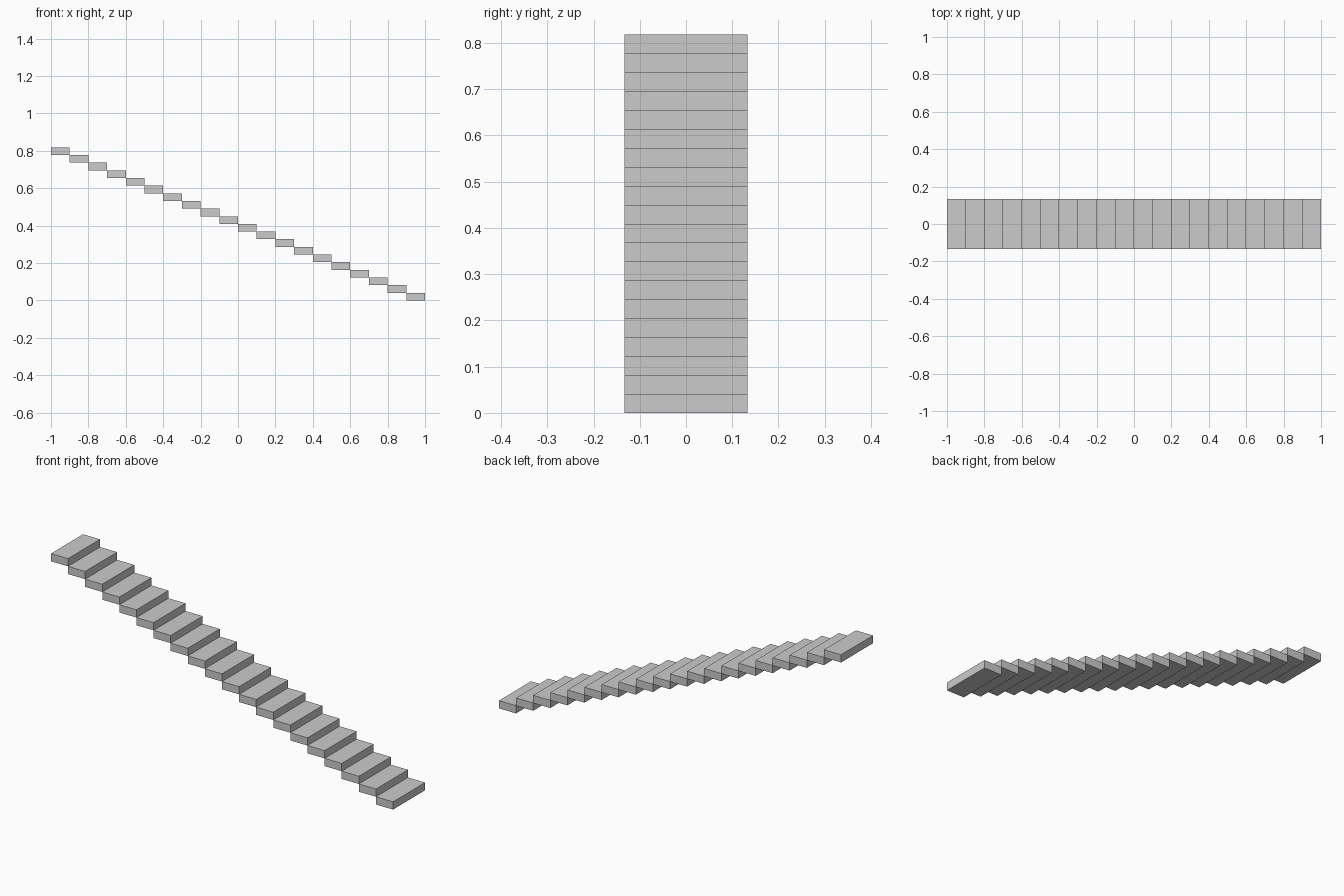
import bpy

if "Cube" in bpy.data.objects:
    bpy.data.objects.remove(bpy.data.objects["Cube"])

STEPS = 20
RUN = 2.0 / STEPS        # tread depth along x
RISE = 0.818 / STEPS     # slab thickness equals the rise
WIDTH = 0.267


def add_step(i):
    """One slab tread, counted from the low end at +x."""
    x = 1.0 - RUN * (i + 0.5)
    z = RISE * (i + 0.5)
    bpy.ops.mesh.primitive_cube_add(size=1, location=(x, 0, z))
    step = bpy.context.object
    step.name = f"step_{i + 1:02d}"
    step.scale = (RUN, WIDTH, RISE)
    bpy.ops.object.transform_apply(location=False, rotation=False, scale=True)


# Straight flight climbing towards -x
for i in range(STEPS):
    add_step(i)
